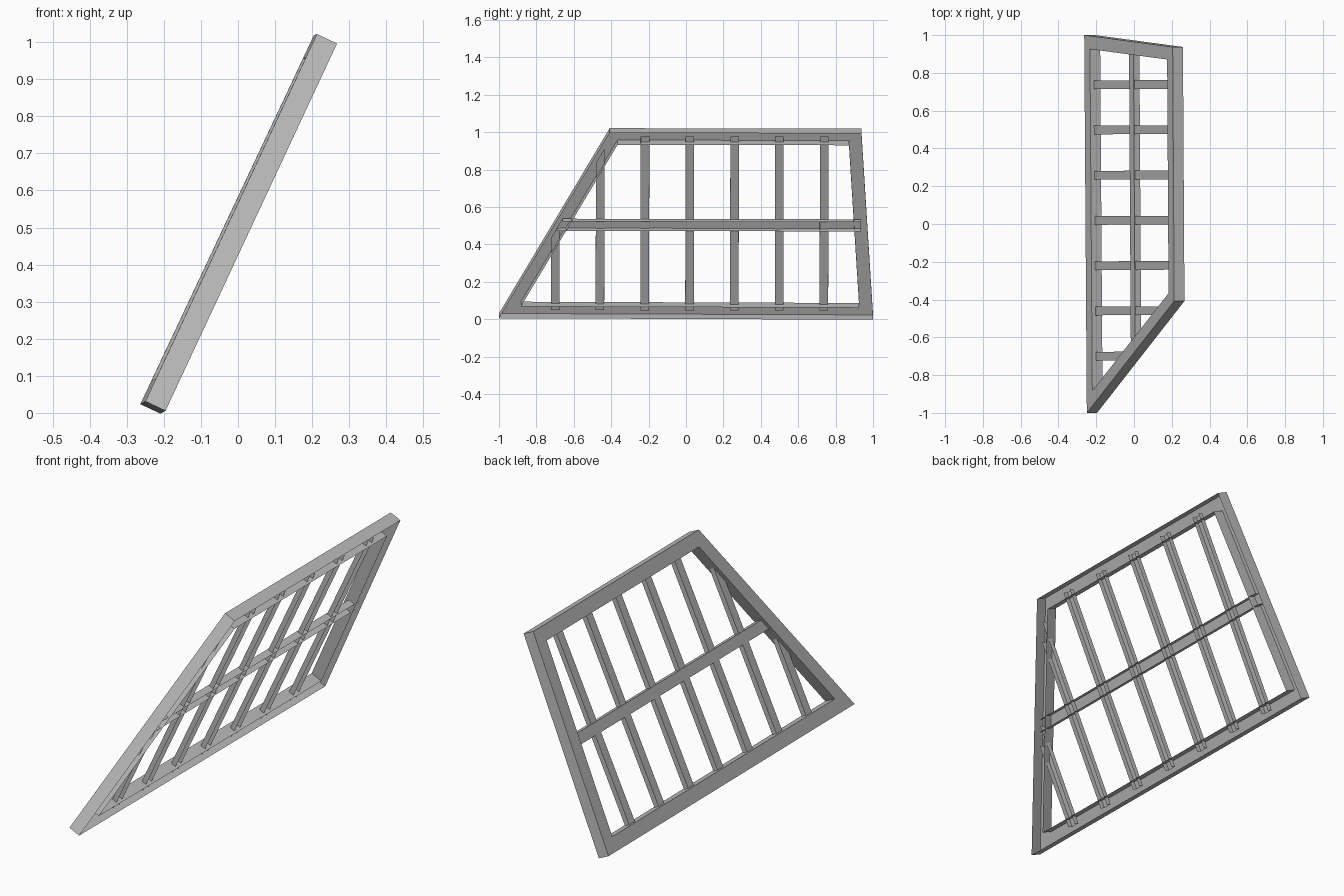
import bpy, bmesh
from mathutils import Vector, Matrix

cube = bpy.data.objects.get("Cube")
if cube:
    bpy.data.objects.remove(cube)

# One plain grey for the whole panel
grey = bpy.data.materials.new("plain_grey")
grey.use_nodes = True
grey.diffuse_color = (0.5, 0.5, 0.5, 1)
grey.node_tree.nodes["Principled BSDF"].inputs["Base Color"].default_value = (0.5, 0.5, 0.5, 1)

# Leaning panel frame: local x runs along the panel, y up the slope, z through its depth
along = Vector((-0.006, 1, -0.002)).normalized()
slope = Vector((0.4675, 0.002, 0.9945)).normalized()
depth = slope.cross(along).normalized() * -1
if depth.x < 0:
    depth.negate()
origin = Vector((-0.2575, 0, 0.0255))
panel = Matrix((along, slope, depth)).transposed().to_4x4()
panel.translation = origin

THICK = 0.06
BOARD = 0.07
OUTLINE = [Vector(p) for p in ((-1, 0.004), (-0.41, 1.1), (0.935, 1.1), (1, 0))]


def finish(name, bm):
    bm.transform(panel)
    mesh = bpy.data.meshes.new(name)
    bm.to_mesh(mesh)
    bm.free()
    mesh.materials.append(grey)
    obj = bpy.data.objects.new(name, mesh)
    bpy.context.collection.objects.link(obj)


def inset(points, width):
    """Move every side of a clockwise polygon inward by width."""
    result = []
    for i, p in enumerate(points):
        a = (p - points[i - 1]).normalized()
        b = (points[(i + 1) % len(points)] - p).normalized()
        na, nb = Vector((a.y, -a.x)), Vector((b.y, -b.x))
        result.append(p + (na + nb) * width / (1 + na.dot(nb)))
    return result


def wall(bm, p, q, near, far):
    bm.faces.new([bm.verts.new((*v, d)) for v, d in ((p, near), (q, near), (q, far), (p, far))])


def channel(name, corners, near, far):
    """Trough open on the far side: a floor and its two long walls."""
    bm = bmesh.new()
    bm.faces.new([bm.verts.new((*c, near)) for c in corners])
    wall(bm, corners[0], corners[1], near, far)
    wall(bm, corners[2], corners[3], near, far)
    bmesh.ops.remove_doubles(bm, verts=bm.verts, dist=1e-5)
    finish(name, bm)


# Mitred outer frame, hollow on the underside
bm = bmesh.new()
inner = inset(OUTLINE, BOARD)
for i in range(4):
    j = (i + 1) % 4
    bm.faces.new([bm.verts.new((*p, 0)) for p in (OUTLINE[i], OUTLINE[j], inner[j], inner[i])])
    wall(bm, OUTLINE[j], OUTLINE[i], 0, THICK)
    wall(bm, inner[i], inner[j], 0, THICK)
bmesh.ops.remove_doubles(bm, verts=bm.verts, dist=1e-5)
finish("outer_frame", bm)

# Limits reached by the bars inside the hollow frame
limit = inset(OUTLINE, 0.028)


def slant_y(x):
    a, b = limit[0], limit[1]
    return a.y + (x - a.x) * (b.y - a.y) / (b.x - a.x)


def slant_x(y):
    a, b = limit[0], limit[1]
    return a.x + (y - a.y) * (b.x - a.x) / (b.y - a.y)


# Middle rail, cut at an angle against the sloping end
low, high = 0.518, 0.573
channel("middle_rail", [Vector(p) for p in
        ((slant_x(low), low), (0.935, low), (0.935, high), (slant_x(high), high))], 0.018, 0.053)

# Seven upright bars, the first two trimmed by the sloping end
for k in range(7):
    x = -0.7 + 0.2395 * k
    l, r = x - 0.023, x + 0.023
    top = 1.063
    channel(f"upright_bar_{k + 1}", [Vector(p) for p in
            ((l, min(top, slant_y(l))), (l, 0.035), (r, 0.035), (r, min(top, slant_y(r))))],
            0.022, 0.048)
